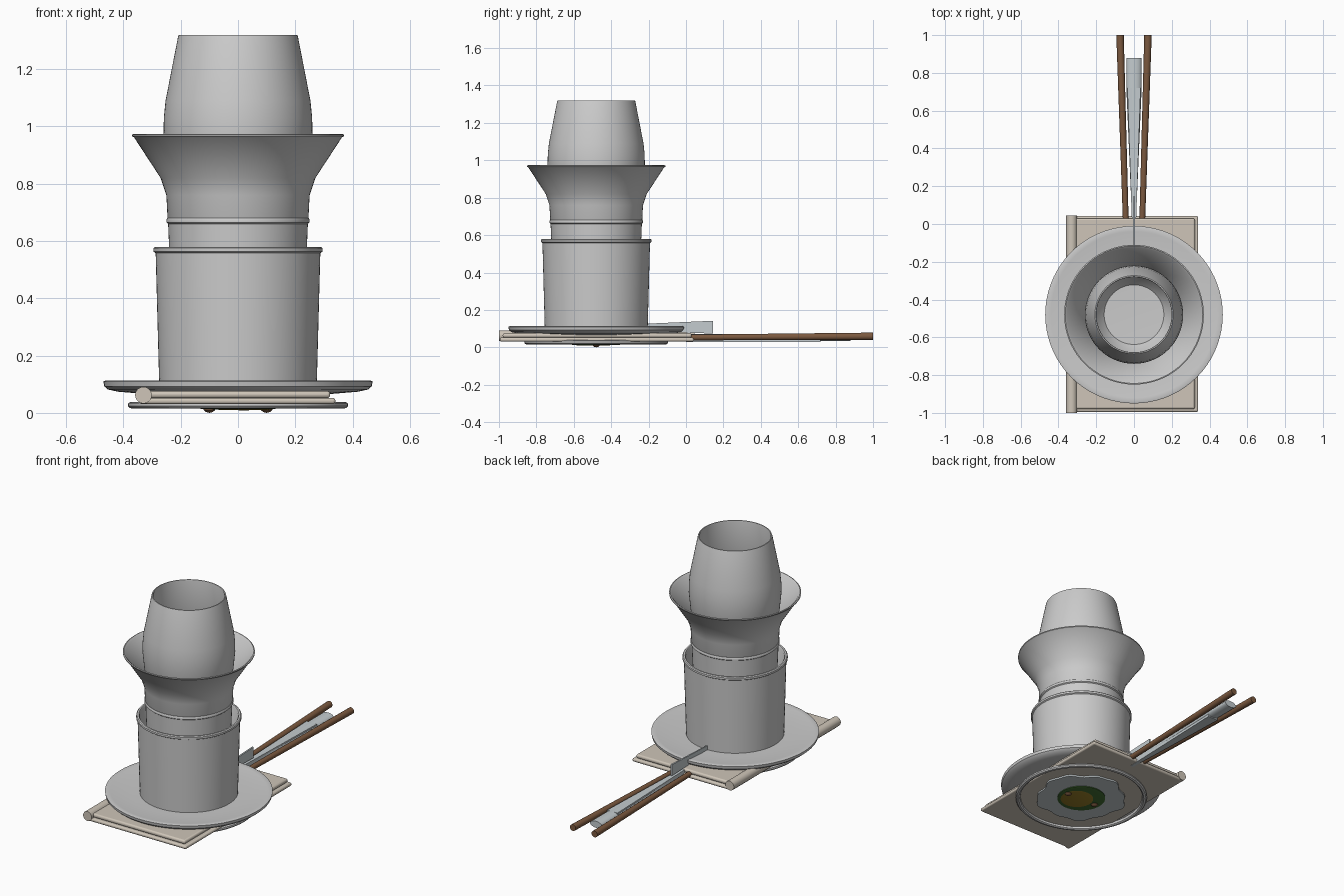
import bpy, bmesh, math
from mathutils import Vector

if "Cube" in bpy.data.objects:
    bpy.data.objects.remove(bpy.data.objects["Cube"])

CY = -0.48  # centre of the stack


def material(name, col):
    m = bpy.data.materials.new(name)
    m.diffuse_color = (*col, 1)
    m.use_nodes = True
    m.node_tree.nodes["Principled BSDF"].inputs["Base Color"].default_value = m.diffuse_color
    return m


LINEN = material("linen", (0.62, 0.56, 0.48))
WOOD = material("wood", (0.2, 0.1, 0.05))
STEEL = material("steel", (0.55, 0.6, 0.62))
GREEN = material("green", (0.05, 0.14, 0.03))
GOLD = material("gold", (0.3, 0.2, 0.02))


def finish(name, bm, mat=None, angle=35):
    bmesh.ops.recalc_face_normals(bm, faces=bm.faces)
    me = bpy.data.meshes.new(name)
    bm.to_mesh(me)
    bm.free()
    ob = bpy.data.objects.new(name, me)
    bpy.context.collection.objects.link(ob)
    if mat:
        me.materials.append(mat)
    bpy.ops.object.select_all(action='DESELECT')
    ob.select_set(True)
    bpy.context.view_layer.objects.active = ob
    bpy.ops.object.shade_smooth_by_angle(angle=math.radians(angle))
    return ob


def lathe(name, profile, mat=None, n=72, x=0, y=CY):
    """Spin an (r, z) profile around a vertical axis."""
    bm = bmesh.new()
    vs = [bm.verts.new((r, 0, z)) for r, z in profile]
    es = [bm.edges.new(p) for p in zip(vs, vs[1:])]
    bmesh.ops.spin(bm, geom=vs + es, cent=(0, 0, 0), axis=(0, 0, 1),
                   angle=2 * math.pi, steps=n)
    bmesh.ops.remove_doubles(bm, verts=bm.verts, dist=1e-5)
    bmesh.ops.translate(bm, verts=bm.verts, vec=(x, y, 0))
    return finish(name, bm, mat)


def loft(name, sections, mat, n=4):
    """Loft along y; each section is (y, x, z, half_width, half_height)."""
    bm = bmesh.new()
    rings = []
    for y, x, z, w, h in sections:
        k = math.sqrt(2) if n == 4 else 1
        ang = [2 * math.pi * (i + 0.5) / n for i in range(n)]
        rings.append([bm.verts.new((x + k * w * math.cos(a), y, z + k * h * math.sin(a)))
                      for a in ang])
    for a, b in zip(rings, rings[1:]):
        for i in range(n):
            j = (i + 1) % n
            bm.faces.new((a[i], a[j], b[j], b[i]))
    bm.faces.new(rings[0])
    bm.faces.new(rings[-1])
    return finish(name, bm, mat)


def slab(name, x0, x1, y0, y1, z0, z1, mat, bevel):
    ob = loft(name, [(y, (x0 + x1) / 2, (z0 + z1) / 2, (x1 - x0) / 2, (z1 - z0) / 2)
                     for y in (y0, y1)], mat)
    b = ob.modifiers.new("round", 'BEVEL')
    b.width = bevel
    b.segments = 3
    return ob


# stacked vessels, bottom to top
lathe("large_cup", [(0, 0.095), (0.275, 0.095), (0.2875, 0.558), (0.295, 0.563), (0.295, 0.575),
                    (0.29, 0.58), (0.28, 0.58), (0.275, 0.572), (0.262, 0.12), (0, 0.115)])
lathe("middle_cup", [(0, 0.2), (0.225, 0.2), (0.244, 0.66), (0.25, 0.665), (0.25, 0.675),
                     (0.247, 0.68), (0.237, 0.68), (0.233, 0.672), (0.215, 0.22), (0, 0.217)])
lathe("flared_bowl", [(0, 0.64), (0.228, 0.64), (0.246, 0.68), (0.25, 0.76), (0.27, 0.82),
                      (0.363, 0.962), (0.37, 0.966), (0.37, 0.972), (0.364, 0.974),
                      (0.354, 0.966), (0.26, 0.824), (0.24, 0.762), (0.225, 0.67), (0, 0.66)])
lathe("tall_tumbler", [(0, 0.7), (0.165, 0.7), (0.22, 0.77), (0.25, 0.87), (0.26, 0.97), (0.259, 1.03),
                       (0.253, 1.09), (0.209, 1.315), (0.207, 1.32), (0.201, 1.32), (0.199, 1.315),
                       (0.243, 1.09), (0.25, 0.98), (0.24, 0.88), (0.21, 0.78), (0.158, 0.72), (0, 0.715)])

# wide plate below the vessels
lathe("top_plate", [(0, 0.062), (0.3, 0.064), (0.42, 0.074), (0.455, 0.082), (0.467, 0.093),
                    (0.47, 0.11), (0.463, 0.113), (0.44, 0.11), (0.33, 0.102), (0, 0.1)])

# folded linen with rolled edge
slab("linen_lower_fold", -0.345, 0.34, -0.995, 0.042, 0.031, 0.052, LINEN, 0.009)
slab("linen_upper_fold", -0.33, 0.322, -0.98, 0.03, 0.052, 0.076, LINEN, 0.01)
loft("linen_roll", [(-1.0, -0.33, 0.062, 0.029, 0.029), (0.045, -0.33, 0.062, 0.029, 0.029)], LINEN, 24)

# shallow lower plate and its topping, seen from below
lathe("lower_plate_rim", [(0.355, 0.034), (0.358, 0.02), (0.366, 0.015), (0.378, 0.017), (0.384, 0.024),
                          (0.383, 0.034), (0.375, 0.038), (0.355, 0.034)])
bm = bmesh.new()
pts = [2 * math.pi * i / 60 for i in range(60)]
rad = [0.255 + 0.012 * math.sin(5 * a) + 0.008 * math.sin(11 * a + 1) for a in pts]
f = bm.faces.new([bm.verts.new((r * math.cos(a), CY + r * math.sin(a), 0.021)) for a, r in zip(pts, rad)])
ext = bmesh.ops.extrude_face_region(bm, geom=[f])
bmesh.ops.translate(bm, verts=[v for v in ext["geom"] if isinstance(v, bmesh.types.BMVert)], vec=(0, 0, 0.012))
finish("lower_plate_centre", bm, STEEL)
lathe("green_topping", [(0, 0.012), (0.125, 0.013), (0.14, 0.017), (0.14, 0.023), (0, 0.023)], GREEN)
lathe("gold_topping", [(0, 0.009), (0.085, 0.01), (0.1, 0.014), (0, 0.015)], GOLD, x=0.02, y=CY - 0.015)
for s in (-1, 1):
    lathe("topping_bump", [(0, 0), (0.012, 0.003), (0.02, 0.01), (0.02, 0.016), (0, 0.016)],
          WOOD, n=16, x=0.1 * s)

# chopsticks
for s in (-1, 1):
    loft("chopstick", [(-0.9, 0.022 * s, 0.05, 0.011, 0.011), (0.03, 0.044 * s, 0.053, 0.0155, 0.0155),
                       (1.0, 0.074 * s, 0.059, 0.02, 0.02)], WOOD, 20)

# knife: tapered grip, rounded handle end and upright blade
loft("knife_grip", [(-0.02, 0, 0.05, 0.01, 0.02), (0.72, 0, 0.05, 0.035, 0.022)], STEEL)
loft("handle_end", [(0.1, 0, 0.053, 0.014, 0.014), (0.7, 0, 0.053, 0.04, 0.02),
                    (0.88, 0, 0.053, 0.04, 0.02)], STEEL, 24)
loft("knife_blade", [(-0.27, 0, 0.105, 0.003, 0.019), (0.145, 0, 0.108, 0.005, 0.034)], STEEL)
